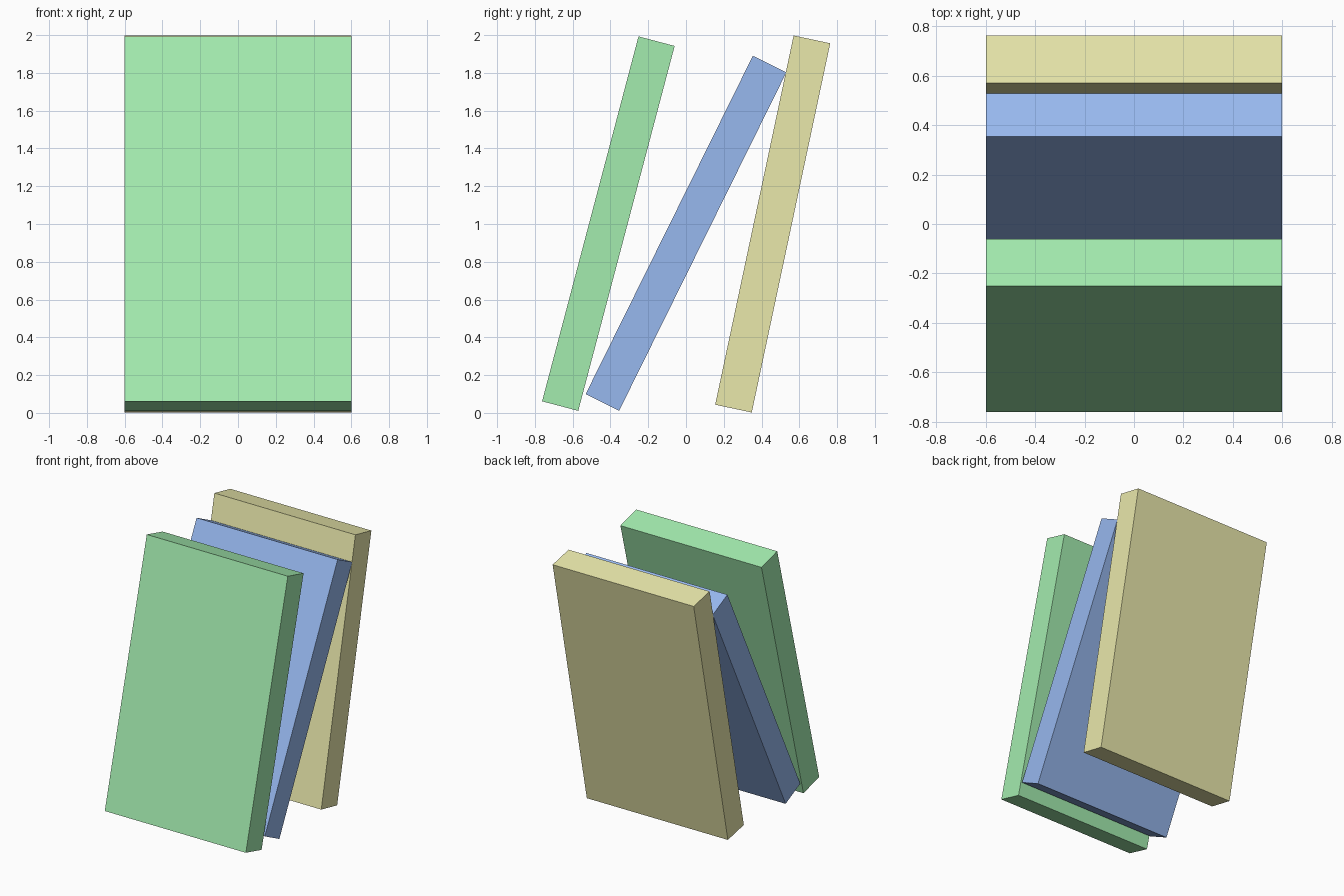
import bpy
from math import radians

if "Cube" in bpy.data.objects:
    bpy.data.objects.remove(bpy.data.objects["Cube"])

WIDTH, THICKNESS, LENGTH = 1.2, 0.198, 1.998


def leaning_slab(name, y, z, lean, color):
    """Box tilted about x so that its top leans towards the back."""
    bpy.ops.mesh.primitive_cube_add(size=1, location=(0, y, z),
                                    rotation=(radians(-lean), 0, 0))
    slab = bpy.context.object
    slab.name = name
    slab.scale = (WIDTH, THICKNESS, LENGTH)
    mat = bpy.data.materials.new(name + "_color")
    mat.diffuse_color = (*color, 1)
    mat.use_nodes = True
    mat.node_tree.nodes["Principled BSDF"].inputs["Base Color"].default_value = mat.diffuse_color
    slab.data.materials.append(mat)


# Three equal slabs leaning back, front to back
leaning_slab("front_slab", -0.411, 1.002, 14.8, (0.37, 0.84, 0.43))
leaning_slab("middle_slab", 0.0, 0.951, 26.3, (0.31, 0.48, 0.86))
leaning_slab("back_slab", 0.459, 1.0, 12.0, (0.82, 0.81, 0.41))
